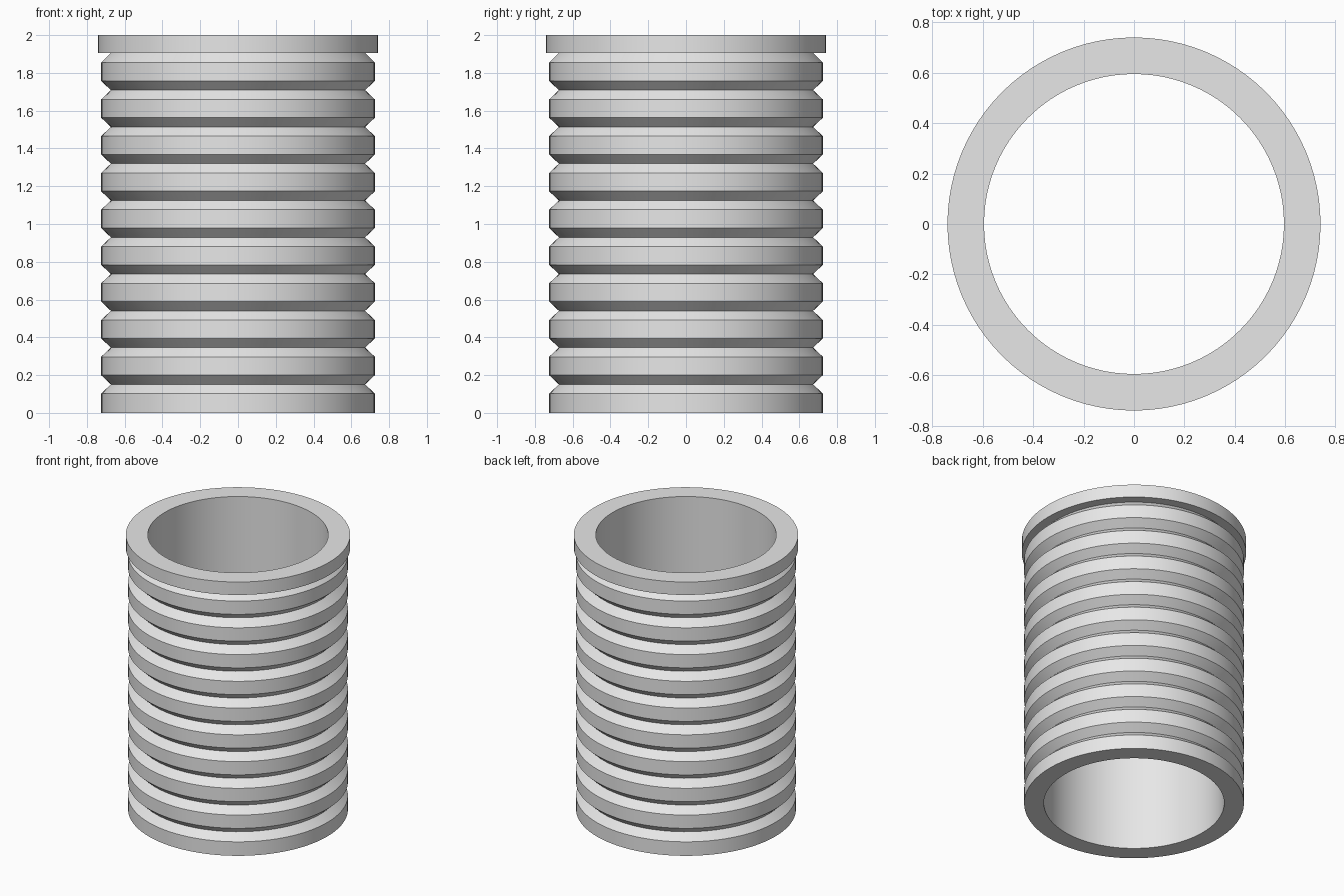
import bpy, bmesh, math
from mathutils import Vector

cube = bpy.data.objects.get("Cube")
if cube:
    bpy.data.objects.remove(cube, do_unlink=True)

SEGMENTS = 96
INNER, GROOVE, BODY, RIM = 0.595, 0.673, 0.725, 0.74
HEIGHT, RIM_BOTTOM = 2.0, 1.906
PITCH, FIRST_GROOVE, HALF_WIDTH = 0.1947, 0.151, 0.049
GROOVES = 9

grey = bpy.data.materials.new("plain grey")
grey.use_nodes = True
colour = (0.8, 0.8, 0.8, 1)
grey.diffuse_color = colour
grey.node_tree.nodes["Principled BSDF"].inputs["Base Color"].default_value = colour

# Wall profile: straight bore, flat bands separated by V grooves
profile = [(INNER, 0), (BODY, 0)]
for i in range(GROOVES):
    z = FIRST_GROOVE + i * PITCH
    profile += [(BODY, z - HALF_WIDTH), (GROOVE, z), (BODY, z + HALF_WIDTH)]

# Neck under the rim, then the square-edged rim
neck = FIRST_GROOVE + GROOVES * PITCH
profile += [(BODY, neck - HALF_WIDTH), (GROOVE, RIM_BOTTOM),
            (RIM, RIM_BOTTOM), (RIM, HEIGHT), (INNER, HEIGHT)]

# Revolve the closed profile around the vertical axis
bm = bmesh.new()
verts = [bm.verts.new((r, 0, z)) for r, z in profile]
edges = [bm.edges.new((v, verts[(i + 1) % len(verts)])) for i, v in enumerate(verts)]
bmesh.ops.spin(bm, geom=verts + edges, cent=Vector(), axis=Vector((0, 0, 1)),
               angle=math.tau, steps=SEGMENTS)
bmesh.ops.remove_doubles(bm, verts=bm.verts, dist=1e-4)
bmesh.ops.recalc_face_normals(bm, faces=bm.faces)

mesh = bpy.data.meshes.new("ribbed_tube")
bm.to_mesh(mesh)
bm.free()
mesh.materials.append(grey)
tube = bpy.data.objects.new("ribbed_tube", mesh)
bpy.context.collection.objects.link(tube)

# Smooth around the tube, crisp at every ridge
bpy.ops.object.select_all(action='DESELECT')
tube.select_set(True)
bpy.context.view_layer.objects.active = tube
bpy.ops.object.shade_smooth_by_angle(angle=math.radians(30))
